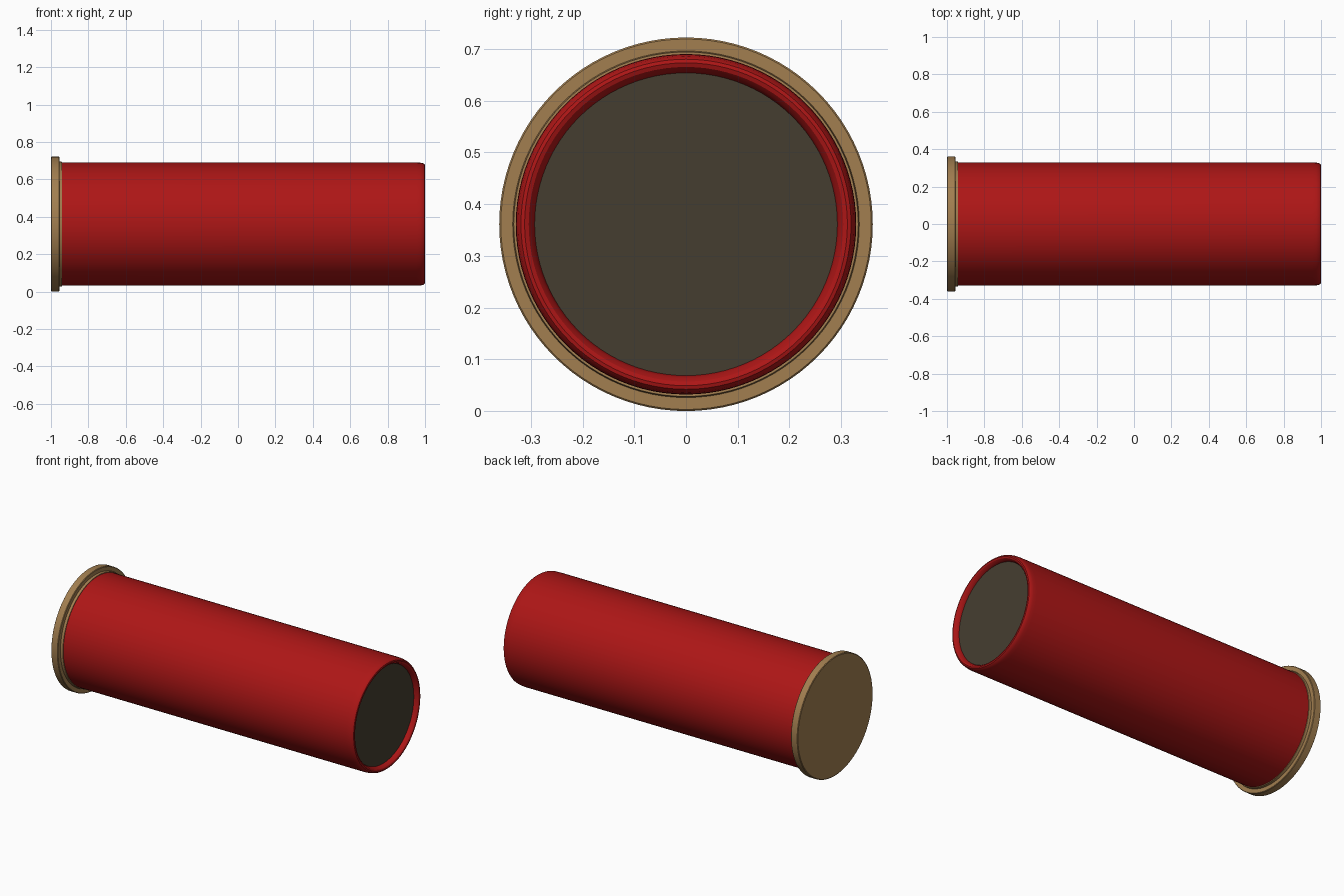
import bpy, math

if "Cube" in bpy.data.objects:
    bpy.data.objects.remove(bpy.data.objects["Cube"])

R = 0.361      # rim radius, also height of the axis above the ground
SIDES = 96


def material(name, rgb):
    m = bpy.data.materials.new(name)
    m.diffuse_color = (*rgb, 1)
    m.use_nodes = True
    m.node_tree.nodes["Principled BSDF"].inputs["Base Color"].default_value = m.diffuse_color
    return m


def lathe(name, profile, mat):
    """Spin (x, radius) points around the shell's long axis; radius 0 is a pole."""
    verts, rings, faces = [], [], []
    for x, r in profile:
        n = SIDES if r > 0 else 1
        rings.append(range(len(verts), len(verts) + n))
        for i in range(n):
            a = 2 * math.pi * i / SIDES
            verts.append((x, r * math.cos(a), R + r * math.sin(a)))
    for a, b in zip(rings, rings[1:]):
        for i in range(SIDES):
            j = (i + 1) % SIDES
            if len(a) == 1:
                faces.append((a[0], b[j], b[i]))
            elif len(b) == 1:
                faces.append((a[i], a[j], b[0]))
            else:
                faces.append((a[i], a[j], b[j], b[i]))
    mesh = bpy.data.meshes.new(name)
    mesh.from_pydata(verts, [], faces)
    mesh.materials.append(mat)
    obj = bpy.data.objects.new(name, mesh)
    bpy.context.collection.objects.link(obj)
    bpy.context.view_layer.objects.active = obj
    obj.select_set(True)
    bpy.ops.object.shade_smooth_by_angle(angle=math.radians(30))
    obj.select_set(False)
    return obj


brass = material("brass", (0.36, 0.21, 0.08))
red = material("red_plastic", (0.42, 0.008, 0.008))
dark = material("dark_wad", (0.06, 0.048, 0.03))

# Brass base: flat back, wide rim and a small collar around the hull
lathe("brass_base", [(-1, 0), (-1, 0.357), (-0.997, R), (-0.958, R), (-0.955, 0.358),
                     (-0.955, 0.335), (-0.94, 0.333), (-0.94, 0.325)], brass)

# Plastic hull with a rounded, rolled-in mouth
lathe("hull", [(-0.955, 0.329), (0.955, 0.329), (0.975, 0.328), (0.99, 0.325), (0.998, 0.319),
               (1, 0.312), (0.997, 0.304), (0.988, 0.297), (0.974, 0.2925), (0.965, 0.2925)], red)

# Recessed disc closing the mouth
lathe("mouth_disc", [(0.96, 0.2925), (0.973, 0.2925), (0.973, 0)], dark)
